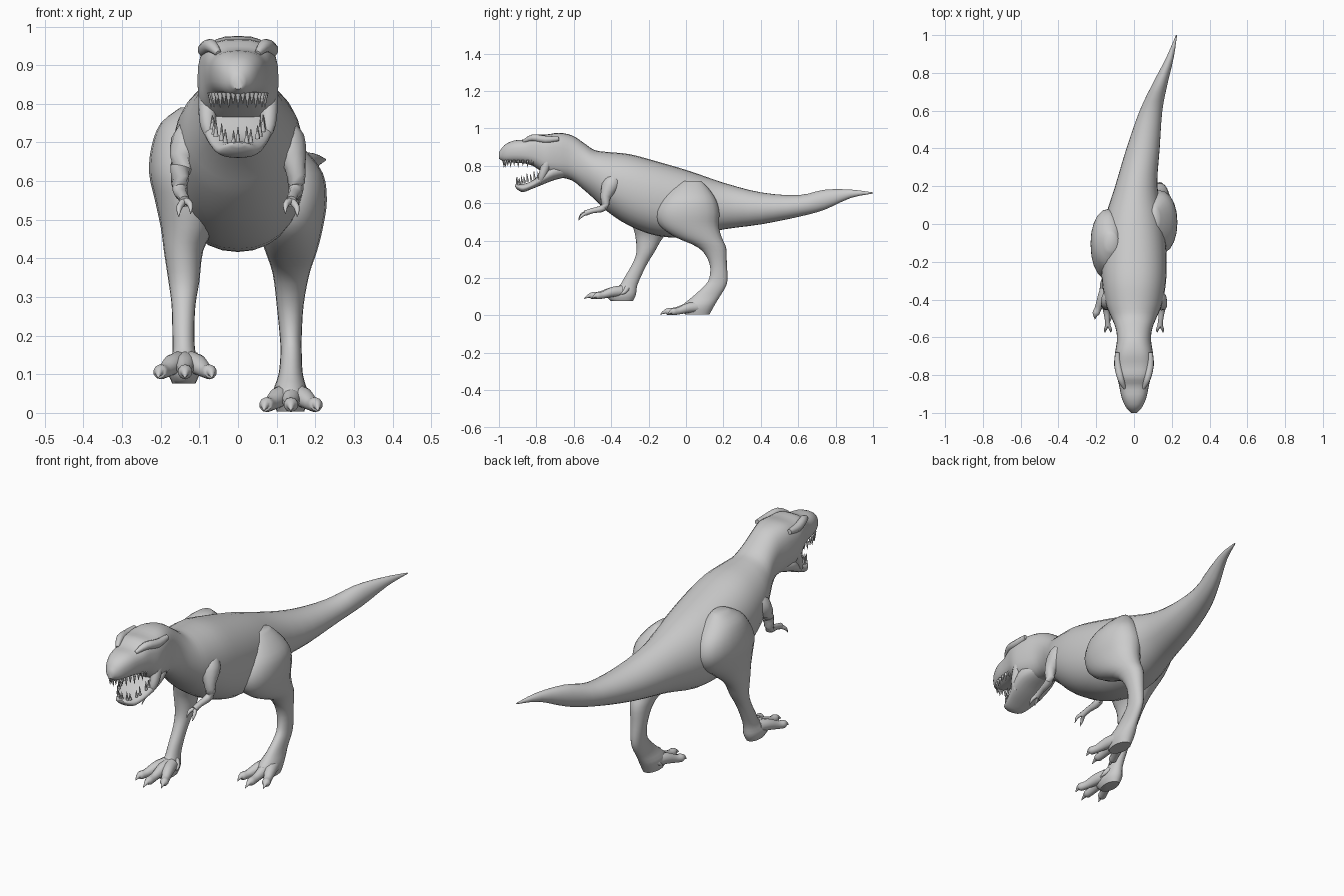
import bpy, bmesh, math
from mathutils import Vector


def spline(rows, steps):
    """Catmull-Rom interpolation through rows of numbers."""
    out = []
    for i in range(len(rows) - 1):
        a, b, c, d = (rows[max(0, min(len(rows) - 1, i + k))] for k in (-1, 0, 1, 2))
        for s in range(steps):
            t = s / steps
            out.append([0.5 * (2 * q + (r - p) * t + (2 * p - 5 * q + 4 * r - u) * t * t
                        + (3 * q - p - 3 * r + u) * t ** 3) for p, q, r, u in zip(a, b, c, d)])
    out.append(list(rows[-1]))
    return out


def loft(bm, rings, sides):
    """Skin rings of (centre, axis u, axis v, superellipse power)."""
    loops = []
    for c, u, v, p in rings:
        loop = []
        for k in range(sides):
            a = 2 * math.pi * k / sides
            ca, sa = math.cos(a), math.sin(a)
            loop.append(bm.verts.new(c + u * math.copysign(abs(ca) ** (2 / p), ca)
                                     + v * math.copysign(abs(sa) ** (2 / p), sa)))
        loops.append(loop)
    for l0, l1 in zip(loops, loops[1:]):
        for k in range(sides):
            bm.faces.new((l0[k], l0[(k + 1) % sides], l1[(k + 1) % sides], l1[k]))
    bm.faces.new(loops[0])
    bm.faces.new(loops[-1])


def tube(bm, rows, sides=10, steps=3):
    """Tapered tube through (x, y, z, radius)."""
    rows = spline(rows, steps)
    pts = [Vector(r[:3]) for r in rows]
    rings = []
    for i, r in enumerate(rows):
        t = (pts[min(i + 1, len(pts) - 1)] - pts[max(i - 1, 0)]).normalized()
        u = t.cross(Vector((0.31, 0.2, 1))).normalized()
        rad = max(r[3], 0.001)
        rings.append((pts[i], u * rad, t.cross(u) * rad, 2))
    loft(bm, rings, sides)


def upright(bm, rows, sides=28, steps=3):
    """Body loft along y from (y, centre x, top z, bottom z, half width, power)."""
    loft(bm, [(Vector((x, y, (t + b) / 2)), Vector((w, 0, 0)), Vector((0, 0, (t - b) / 2)), p)
              for y, x, t, b, w, p in spline(rows, steps)], sides)


def level(bm, rows, sides=20, steps=3):
    """Leg loft along z from (z, y0, y1, x0, x1)."""
    loft(bm, [(Vector(((x0 + x1) / 2, (y0 + y1) / 2, z)), Vector(((x1 - x0) / 2, 0, 0)),
               Vector((0, (y1 - y0) / 2, 0)), 2.1)
              for z, y0, y1, x0, x1 in spline(rows, steps)], sides)


def finish(bm, name, angle=50):
    bmesh.ops.recalc_face_normals(bm, faces=bm.faces)
    me = bpy.data.meshes.new(name)
    bm.to_mesh(me)
    bm.free()
    ob = bpy.data.objects.new(name, me)
    bpy.context.collection.objects.link(ob)
    bpy.ops.object.select_all(action='DESELECT')
    ob.select_set(True)
    bpy.context.view_layer.objects.active = ob
    bpy.ops.object.shade_smooth_by_angle(angle=math.radians(angle))
    return ob


# Tail, torso, neck and upper skull in one skin
bm = bmesh.new()
upright(bm, [
    (1.0, .225, .658, .652, .003, 2), (.88, .19, .673, .628, .02, 2),
    (.74, .137, .672, .565, .04, 2), (.6, .09, .643, .527, .06, 2),
    (.4, .048, .658, .487, .088, 2), (.2, .012, .71, .46, .112, 2),
    (.02, 0, .772, .42, .155, 2.1), (-.15, 0, .822, .425, .172, 2.2),
    (-.3, 0, .862, .478, .17, 2.2), (-.42, 0, .874, .555, .15, 2.1),
    (-.49, 0, .885, .622, .122, 2.1), (-.55, 0, .925, .675, .098, 2.2),
    (-.61, 0, .963, .722, .09, 2.4), (-.68, 0, .976, .74, .1, 2.8),
    (-.75, 0, .967, .755, .105, 2.9), (-.81, 0, .966, .795, .09, 2.9),
    (-.86, 0, .942, .812, .078, 2.7), (-.92, 0, .935, .817, .065, 2.5),
    (-.97, 0, .912, .822, .043, 2.3), (-1.0, 0, .872, .838, .014, 2)])
finish(bm, "body")

# Open lower jaw
bm = bmesh.new()
upright(bm, [
    (-.64, 0, .81, .74, .07, 2.2), (-.71, 0, .81, .722, .095, 2.3),
    (-.77, 0, .765, .698, .09, 2.3), (-.82, 0, .722, .678, .074, 2.3),
    (-.87, 0, .703, .66, .056, 2.2), (-.9, 0, .703, .672, .036, 2),
    (-.915, 0, .7, .69, .014, 2)], sides=20)
finish(bm, "lower_jaw")

# Cheek muscles and brow ridges
bm = bmesh.new()
for s in (-1, 1):
    tube(bm, [(s * .07, -.715, .88, .03), (s * .078, -.745, .81, .026),
              (s * .078, -.77, .745, .02), (s * .07, -.78, .71, .01)])
    tube(bm, [(s * .05, -.87, .93, .008), (s * .07, -.82, .95, .018),
              (s * .085, -.75, .94, .02), (s * .088, -.68, .945, .012)])
finish(bm, "cheeks_and_brows")

# Teeth set along both jaw arcs
bm = bmesh.new()
for i in range(19):
    a = math.pi * (i / 18)
    x, c = -math.cos(a), math.sin(a)
    up = .03 + .01 * (i % 2)
    tube(bm, [(.072 * x, -.82 - .155 * c, .83, .0075),
              (.071 * x, -.82 - .153 * c, .83 - up, .001)], sides=6, steps=1)
    if i % 3 != 1:
        z = .735 - .04 * c
        tube(bm, [(.066 * x, -.79 - .112 * c, z, .007),
                  (.066 * x, -.793 - .115 * c, z + up + .005, .001)], sides=6, steps=1)
finish(bm, "teeth", 70)

# Small two-fingered arms
for s, side in ((1, "right"), (-1, "left")):
    bm = bmesh.new()
    tube(bm, [(s * .105, -.36, .75, .03), (s * .125, -.40, .70, .05), (s * .148, -.43, .635, .028),
              (s * .15, -.437, .578, .02), (s * .142, -.50, .56, .014), (s * .138, -.54, .547, .015)])
    for dx, dz in ((-.014, .0), (.014, -.008)):
        tube(bm, [(s * .138, -.53, .55, .01), (s * (.138 + dx), -.558, .54 + dz, .008),
                  (s * (.138 + dx * 1.1), -.575, .515 + dz, .001)], sides=8)
    finish(bm, side + "_arm")

# Legs: standing one and the raised one stepping forward
legs = {
    "right_leg": [(.72, -.02, .08, .09, .13), (.68, -.08, .12, .06, .175),
                  (.62, -.13, .16, .05, .22), (.55, -.16, .178, .04, .23),
                  (.48, -.14, .175, .05, .22), (.42, -.06, .19, .07, .205),
                  (.36, .07, .215, .09, .185), (.28, .125, .218, .1, .17),
                  (.2, .125, .222, .108, .165), (.155, .095, .213, .11, .165),
                  (.1, .035, .18, .105, .168), (.05, -.02, .15, .09, .18),
                  (.004, -.005, .125, .1, .172)],
    "left_leg": [(.79, -.14, -.05, -.15, -.09), (.75, -.21, .0, -.2, -.06),
                 (.69, -.26, .06, -.224, -.05), (.62, -.295, .08, -.23, -.04),
                 (.55, -.3, .05, -.215, -.04), (.48, -.285, -.05, -.2, -.06),
                 (.42, -.27, -.12, -.192, -.09), (.34, -.265, -.168, -.18, -.1),
                 (.28, -.285, -.205, -.172, -.11), (.21, -.325, -.24, -.17, -.113),
                 (.155, -.36, -.262, -.17, -.11), (.11, -.425, -.268, -.182, -.098),
                 (.076, -.4, -.285, -.17, -.11)]}
for name, rows in legs.items():
    bm = bmesh.new()
    level(bm, rows)
    finish(bm, name)

# Feet: three clawed toes and a dewclaw each
for name, cx, y, z, s in (("right_foot", .137, 0, 0, 1), ("left_foot", -.137, -.405, .085, -1)):
    bm = bmesh.new()
    for dx, reach in ((-.07, -.1), (0, -.14), (.07, -.1)):
        tube(bm, [(cx + dx * .2, y + .06, z + .045, .03),
                  (cx + dx * .45, y + .01, z + .04, .027),
                  (cx + dx * .75, y + reach * .4, z + .024, .019),
                  (cx + dx * .92, y + reach * .68, z + .021, .019),
                  (cx + dx * .97, y + reach * .8, z + .02, .011),
                  (cx + dx, y + reach, z + .005, .001)])
    tube(bm, [(cx - s * .02, y + .09, z + .06, .016), (cx - s * .04, y + .075, z + .04, .01),
              (cx - s * .047, y + .05, z + .025, .001)], sides=8)
    finish(bm, name)
